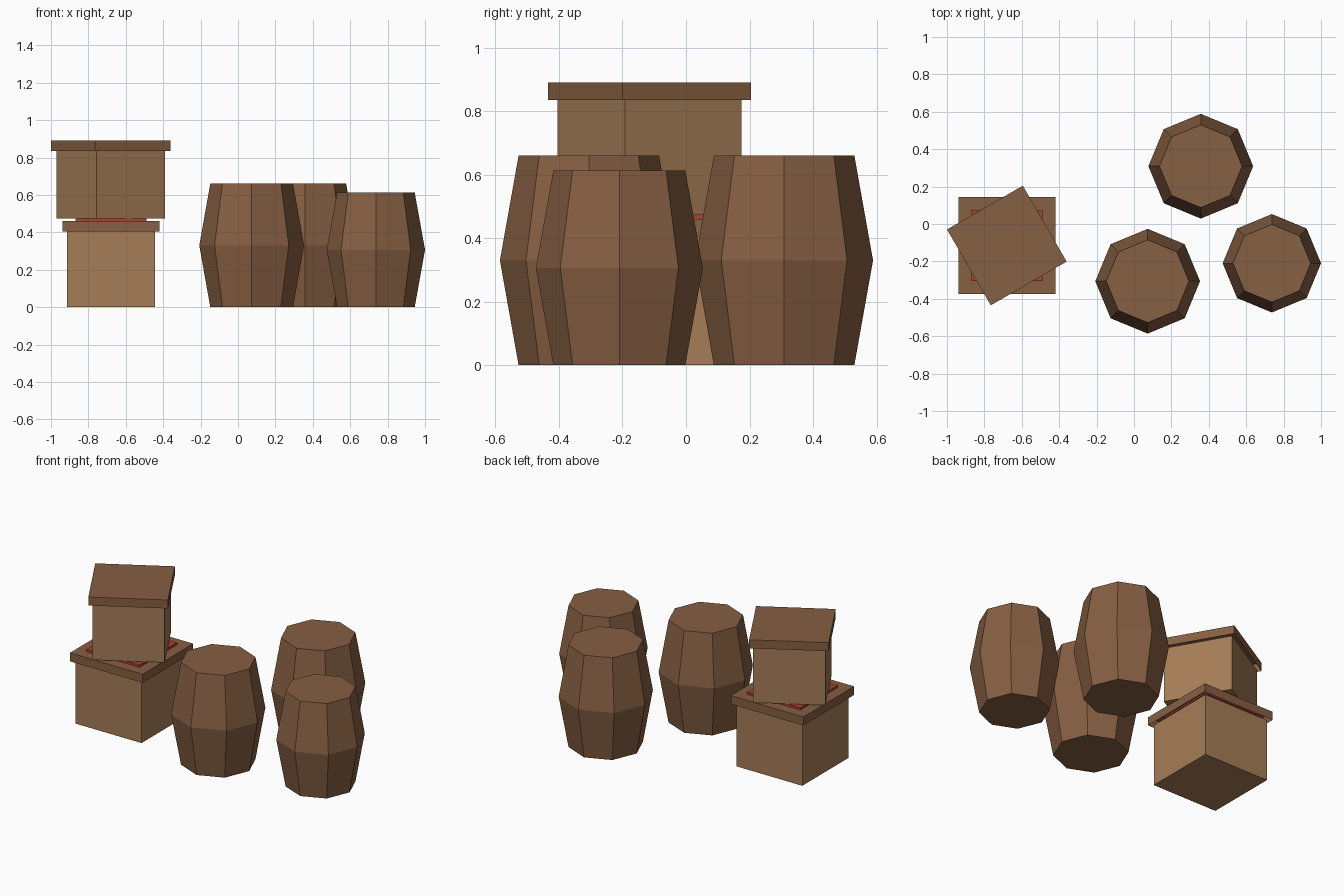
import bpy, bmesh, math
from mathutils import Matrix

if "Cube" in bpy.data.objects:
    bpy.data.objects.remove(bpy.data.objects["Cube"])


def material(name, rgb):
    m = bpy.data.materials.new(name)
    m.diffuse_color = (*rgb, 1)
    m.use_nodes = True
    m.node_tree.nodes["Principled BSDF"].inputs["Base Color"].default_value = m.diffuse_color
    return m


DARK_WOOD = material("dark_wood", (0.24, 0.115, 0.055))
LIGHT_WOOD = material("light_wood", (0.38, 0.205, 0.095))
RED = material("red_paint", (0.42, 0.05, 0.035))


def finish(name, bm, mat, location, angle=0):
    bmesh.ops.recalc_face_normals(bm, faces=bm.faces)
    mesh = bpy.data.meshes.new(name)
    bm.to_mesh(mesh)
    bm.free()
    mesh.materials.append(mat)
    ob = bpy.data.objects.new(name, mesh)
    ob.location = location
    ob.rotation_euler.z = math.radians(angle)
    bpy.context.collection.objects.link(ob)
    return ob


def add_box(bm, x, y, sx, sy, z0, z1):
    m = Matrix.Translation((x, y, (z0 + z1) / 2)) @ Matrix.Diagonal((sx, sy, z1 - z0, 1))
    return bmesh.ops.create_cube(bm, size=1, matrix=m)["verts"]


def crate(name, x, y, z, body, lid, height, lid_height, angle):
    # closed body
    bm = bmesh.new()
    add_box(bm, 0, 0, body, body, 0, height)
    finish(name + "_body", bm, LIGHT_WOOD, (x, y, z), angle)
    # overhanging lid, open underneath
    bm = bmesh.new()
    add_box(bm, 0, 0, lid, lid, height, height + lid_height)
    bm.faces.ensure_lookup_table()
    bottom = min(bm.faces, key=lambda f: f.calc_center_median().z)
    bmesh.ops.delete(bm, geom=[bottom], context="FACES_ONLY")
    ob = finish(name + "_lid", bm, DARK_WOOD, (x, y, z), angle)
    if sum(p.normal.z for p in ob.data.polygons) < 0:
        ob.data.flip_normals()


def barrel(name, x, y, radius, height):
    # eight staves: end ring, bulging middle ring, end ring
    bm = bmesh.new()
    rings = []
    for r, z in ((radius * 0.79, 0), (radius, height / 2), (radius * 0.79, height)):
        rings.append([bm.verts.new((r * math.cos(i * math.pi / 4),
                                    r * math.sin(i * math.pi / 4), z)) for i in range(8)])
    for low, high in zip(rings, rings[1:]):
        for i in range(8):
            j = (i + 1) % 8
            bm.faces.new((low[i], low[j], high[j], high[i]))
    bm.faces.new(rings[0][::-1])
    bm.faces.new(rings[-1])
    finish(name, bm, DARK_WOOD, (x, y, 0))


# stacked crates, the upper one turned
CX, CY = -0.68, -0.115
crate("lower_crate", CX, CY, 0, 0.47, 0.518, 0.405, 0.055, 0)
crate("upper_crate", CX, CY, 0.475, 0.425, 0.468, 0.36, 0.055, 30)

# red square frame on the lower lid
bm = bmesh.new()
half, w = 0.19, 0.03
for s in (-1, 1):
    add_box(bm, 0, s * (half - w / 2), 2 * half, w, 0.45, 0.475)
    add_box(bm, s * (half - w / 2), 0, w, 2 * (half - w), 0.45, 0.475)
finish("red_lid_frame", bm, RED, (CX, CY, 0))

# barrels
barrel("front_barrel", 0.073, -0.306, 0.28, 0.66)
barrel("back_barrel", 0.357, 0.309, 0.28, 0.66)
barrel("right_barrel", 0.737, -0.21, 0.263, 0.613)
